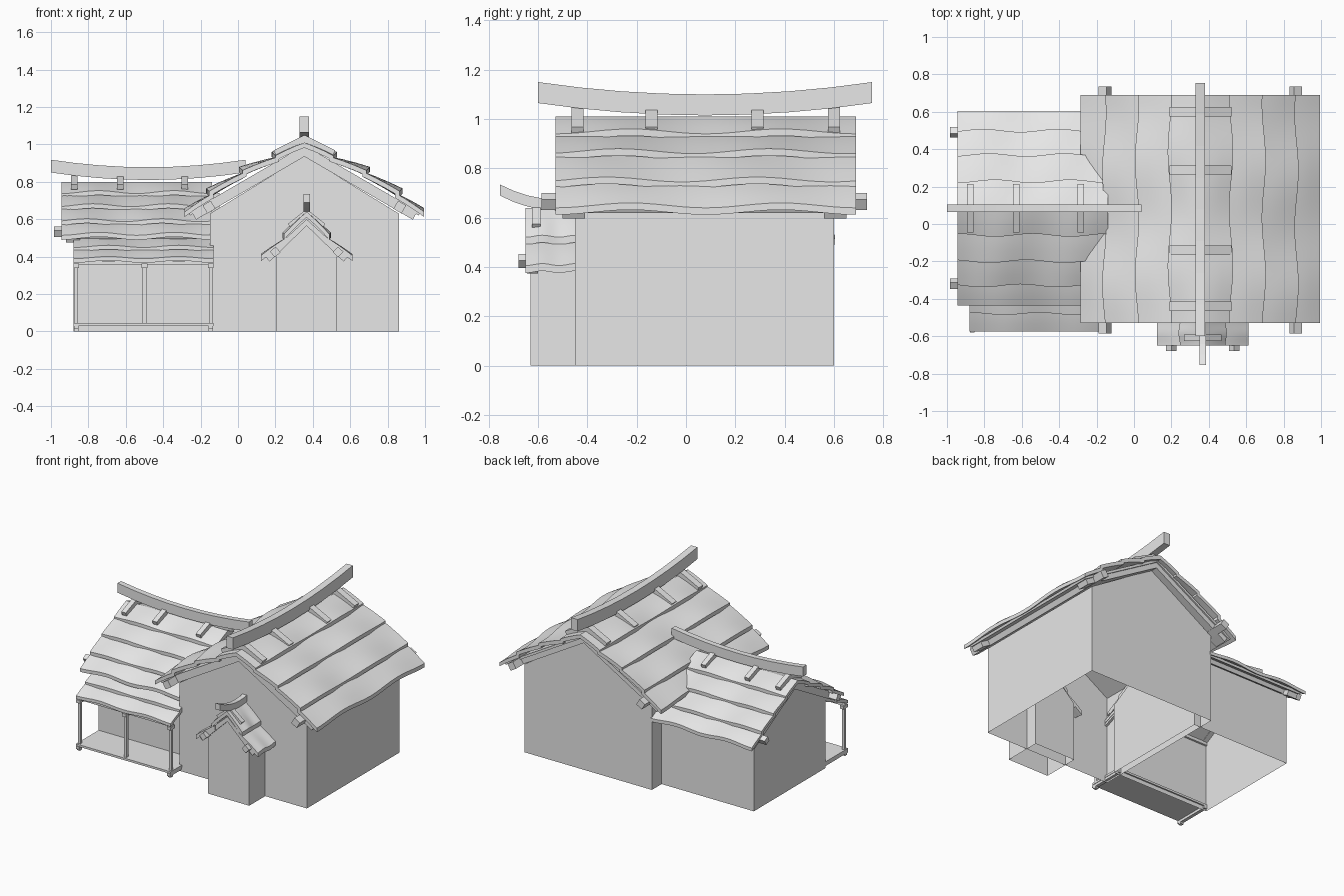
import bpy, bmesh, math
from mathutils import Vector

cube = bpy.data.objects.get("Cube")
if cube:
    bpy.data.objects.remove(cube, do_unlink=True)

GREY = bpy.data.materials.new("plain_grey")
GREY.use_nodes = True
GREY.diffuse_color = (0.8, 0.8, 0.8, 1)
GREY.node_tree.nodes["Principled BSDF"].inputs["Base Color"].default_value = (0.8, 0.8, 0.8, 1)


def loft(name, rings, smooth=False, open_bottom=False):
    """Skin a series of equal closed rings and cap both ends."""
    bm = bmesh.new()
    loops = [[bm.verts.new(p) for p in ring] for ring in rings]
    n = len(loops[0])
    for a, b in zip(loops, loops[1:]):
        for i in range(n):
            bm.faces.new((a[i], a[(i + 1) % n], b[(i + 1) % n], b[i]))
    bm.faces.new(loops[0])
    bm.faces.new(loops[-1])
    bmesh.ops.recalc_face_normals(bm, faces=bm.faces)
    if open_bottom:
        under = [f for f in bm.faces if f.normal.z < -0.9]
        bmesh.ops.delete(bm, geom=under, context='FACES')
    mesh = bpy.data.meshes.new(name)
    bm.to_mesh(mesh)
    bm.free()
    mesh.materials.append(GREY)
    obj = bpy.data.objects.new(name, mesh)
    bpy.context.collection.objects.link(obj)
    if smooth:
        bpy.ops.object.select_all(action='DESELECT')
        obj.select_set(True)
        bpy.context.view_layer.objects.active = obj
        bpy.ops.object.shade_smooth_by_angle(angle=math.radians(30))
    return obj


def along_y(cx):
    return lambda o, a, z: Vector((cx + o, a, z))


def along_x(cy):
    return lambda o, a, z: Vector((a, cy + o, z))


def prism(name, place, outline, a0, a1, **kw):
    return loft(name, [[place(o, a, z) for o, z in outline] for a in (a0, a1)], **kw)


def box(name, x0, x1, y0, y1, z0, z1):
    return prism(name, along_y(0), [(x0, z0), (x1, z0), (x1, z1), (x0, z1)], y0, y1)


def walls(name, place, half, eave, peak, a0, a1):
    outline = [(-half, 0), (half, 0), (half, eave), (0, peak), (-half, eave)]
    prism(name, place, outline, a0, a1, open_bottom=True)


def chevron(name, place, half, peak, end, thick, a0, a1):
    """Inverted V board with ends cut square to the slope."""
    s = thick * (peak - end) / half * 0.7
    outline = [(0, peak), (half, end), (half - s, end - thick * 0.75), (0, peak - thick),
               (s - half, end - thick * 0.75), (-half, end)]
    prism(name, place, outline, a0, a1)


def strips(name, place, profile, side, a0, a1, thick, wave):
    """Overlapping, gently wavy roof courses from the ridge down to the eave."""
    steps = 24
    for i, ((o0, z0), (o1, z1)) in enumerate(zip(profile, profile[1:])):
        if i:
            o0, z0 = o0 - 0.03, z0 - thick * 0.5
        last = i == len(profile) - 2
        rings = []
        for k in range(steps + 1):
            t = k / steps
            w = -wave * math.cos(4 * math.pi * t + i * 0.5 * (not last))
            oe = o1 + (0 if last else w)
            top = [(o0, z0)]
            for f in (0.33, 0.67, 1):
                bulge = thick * 0.5 * f * (1 - f)
                top.append((o0 + (oe - o0) * f, z0 + (z1 - z0) * f + bulge + w * f))
            low = [(o, z - thick) for o, z in reversed(top)]
            a = a0 + (a1 - a0) * t
            rings.append([place(side * o, a, z) for o, z in top + low])
        loft(f"{name}_course_{i + 1}", rings, smooth=True)


def roof(name, place, profile, a0, a1, thick, wave):
    for side, label in ((1, "a"), (-1, "b")):
        strips(f"{name}_{label}", place, profile, side, a0, a1, thick, wave)


def purlins(name, place, offset, z, size, angle, a0, a1):
    """Pair of tilted square beams sticking out under the eaves."""
    for side in (1, -1):
        c, s = math.cos(angle), math.sin(angle)
        corners = [(u * size / 2, v * size / 2) for u, v in ((-1, -1), (1, -1), (1, 1), (-1, 1))]
        outline = [(side * (offset + u * c + v * s), z - u * s + v * c) for u, v in corners]
        prism(f"{name}_{'a' if side > 0 else 'b'}", place, outline, a0, a1)


def ridge_beam(name, place, a0, a1, low, rise, height, width):
    """Sagging beam on the ridge."""
    rings = []
    for k in range(9):
        t = k / 8
        z = low + rise * (2 * t - 1) ** 2
        a, h = a0 + (a1 - a0) * t, width / 2
        rings.append([place(o, a, v) for o, v in ((-h, z), (h, z), (h, z + height), (-h, z + height))])
    loft(name, rings)


# Main house
main = along_y(0.355)
walls("main_walls", main, 0.505, 0.63, 0.94, -0.45, 0.60)
roof("main_roof", main, [(0, 1.01), (0.165, 0.95), (0.34, 0.87), (0.515, 0.755), (0.64, 0.65)],
     -0.53, 0.69, 0.028, 0.010)
for n, y in (("front", -0.455), ("back", 0.605)):
    chevron(f"main_rafter_{n}", main, 0.60, 0.985, 0.635, 0.05, y - 0.045, y + 0.045)
chevron("main_roof_lining", main, 0.62, 0.995, 0.635, 0.02, -0.50, 0.66)
purlins("main_purlin", main, 0.51, 0.665, 0.05, math.radians(31), -0.585, 0.735)
ridge_beam("main_ridge_beam", main, -0.60, 0.755, 1.015, 0.05, 0.085, 0.05)
for i, y in enumerate((-0.44, -0.14, 0.29, 0.60)):
    chevron(f"main_ridge_brace_{i + 1}", main, 0.165, 1.05, 0.968, 0.04, y - 0.025, y + 0.025)

# Side wing
wing = along_x(0.085)
walls("wing_walls", wing, 0.405, 0.505, 0.74, -0.88, -0.10)
roof("wing_roof", wing, [(0, 0.80), (0.145, 0.745), (0.285, 0.675), (0.415, 0.595), (0.52, 0.522)],
     -0.945, -0.14, 0.024, 0.008)
chevron("wing_rafter", wing, 0.47, 0.775, 0.51, 0.045, -0.92, -0.845)
chevron("wing_roof_lining", wing, 0.50, 0.785, 0.508, 0.02, -0.92, -0.14)
purlins("wing_purlin", wing, 0.405, 0.533, 0.04, math.radians(30), -0.985, -0.14)
ridge_beam("wing_ridge_beam", wing, -1.0, 0.04, 0.81, 0.04, 0.068, 0.04)
for i, x in enumerate((-0.875, -0.63, -0.285)):
    chevron(f"wing_ridge_brace_{i + 1}", wing, 0.13, 0.835, 0.785, 0.035, x - 0.018, x + 0.018)

# Entrance porch
entry = along_y(0.367)
walls("entrance_walls", entry, 0.163, 0.42, 0.57, -0.63, -0.36)
roof("entrance_roof", entry, [(0, 0.64), (0.125, 0.525), (0.245, 0.41)], -0.65, -0.38, 0.03, 0.004)
chevron("entrance_rafter", entry, 0.22, 0.60, 0.40, 0.035, -0.645, -0.60)
purlins("entrance_purlin", entry, 0.168, 0.425, 0.04, math.radians(43), -0.68, -0.38)
ridge_beam("entrance_ridge_beam", entry, -0.755, -0.30, 0.63, 0.06, 0.045, 0.035)
chevron("entrance_ridge_brace", entry, 0.10, 0.655, 0.575, 0.035, -0.625, -0.59)

# Veranda
veranda = along_x(-0.31)
strips("veranda_roof", veranda, [(0, 0.51), (0.17, 0.455), (0.265, 0.395)], -1, -0.88, -0.13, 0.022, 0.006)
box("veranda_deck", -0.88, -0.13, -0.575, -0.31, 0.03, 0.045)
box("veranda_plate", -0.88, -0.13, -0.56, -0.54, 0.358, 0.376)
for i, x in enumerate((-0.865, -0.50, -0.145)):
    box(f"veranda_post_{i + 1}", x - 0.01, x + 0.01, -0.56, -0.54, 0.04, 0.385)
    box(f"veranda_bracket_{i + 1}", x - 0.015, x + 0.015, -0.575, -0.525, 0.34, 0.362)
    chord = [(0.22, 0.385), (0.02, 0.47), (0.02, 0.49), (0.22, 0.405)]
    prism(f"veranda_rafter_{i + 1}", veranda, [(-o, z) for o, z in chord], x - 0.012, x + 0.012)
for n, x in (("left", -0.145), ("right", -0.865)):
    box(f"veranda_joist_{n}", x - 0.012, x + 0.012, -0.58, -0.31, 0.012, 0.032)
    box(f"veranda_foot_{n}", x - 0.012, x + 0.012, -0.57, -0.545, 0, 0.014)
